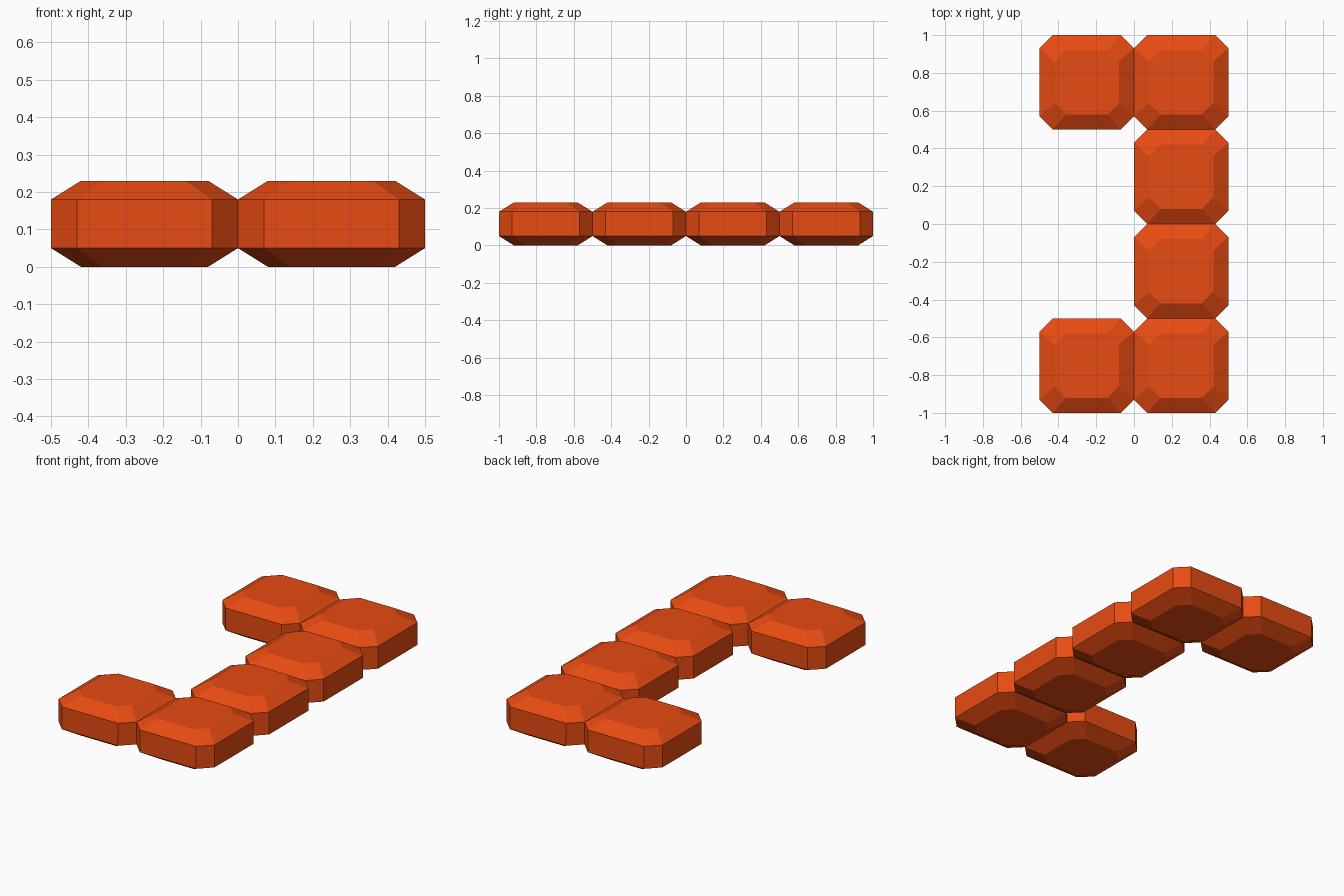
import bpy
import bmesh

cube = bpy.data.objects.get("Cube")
if cube:
    bpy.data.objects.remove(cube, do_unlink=True)

# Single flat colour
orange = bpy.data.materials.new("burnt_orange")
orange.use_nodes = True
colour = (0.8, 0.07, 0.006, 1.0)
orange.diffuse_color = colour
orange.node_tree.nodes["Principled BSDF"].inputs["Base Color"].default_value = colour


def octagon(half, cut):
    """Square outline with cut corners, counter-clockwise."""
    a, b = half, half - cut
    return [(a, -b), (a, b), (b, a), (-b, a), (-a, b), (-a, -b), (-b, -a), (b, -a)]


# Tile mesh: stacked octagon rings (height, half width, corner cut)
rings = [(0, 0.17, 0.06), (0.05, 0.25, 0.07), (0.18, 0.25, 0.07), (0.23, 0.17, 0.06)]
bm = bmesh.new()
loops = [[bm.verts.new((x, y, z)) for x, y in octagon(half, cut)]
         for z, half, cut in rings]
for low, high in zip(loops, loops[1:]):
    for i in range(8):
        j = (i + 1) % 8
        bm.faces.new((low[i], low[j], high[j], high[i]))
bm.faces.new(loops[-1])
bm.faces.new(loops[0][::-1])
bmesh.ops.recalc_face_normals(bm, faces=bm.faces)
tile_mesh = bpy.data.meshes.new("bevelled_tile")
bm.to_mesh(tile_mesh)
bm.free()
tile_mesh.materials.append(orange)


def add_tile(name, x, y):
    tile = bpy.data.objects.new(name, tile_mesh)
    tile.location = (x, y, 0)
    bpy.context.collection.objects.link(tile)


# Column of four tiles, with one tile beside each end
for i in range(4):
    add_tile(f"column_tile_{i + 1}", 0.25, -0.75 + 0.5 * i)
add_tile("front_end_tile", -0.25, -0.75)
add_tile("back_end_tile", -0.25, 0.75)
